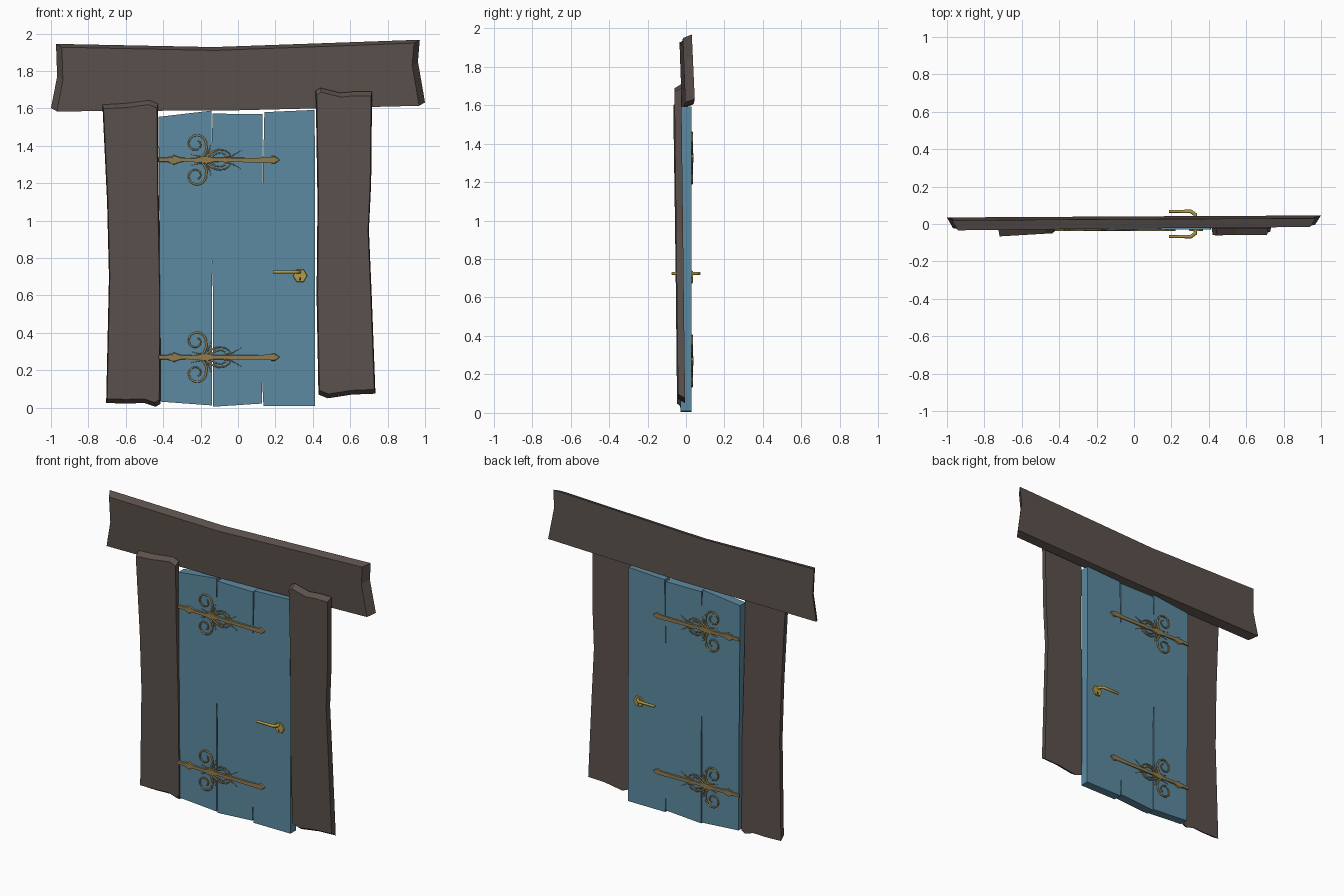
import bpy, bmesh, math

if "Cube" in bpy.data.objects:
    bpy.data.objects.remove(bpy.data.objects["Cube"])


def material(name, rgb):
    m = bpy.data.materials.new(name)
    m.diffuse_color = (*rgb, 1)
    m.use_nodes = True
    m.node_tree.nodes["Principled BSDF"].inputs["Base Color"].default_value = m.diffuse_color
    return m


WOOD = material("dark_wood", (0.105, 0.082, 0.073))
BLUE = material("blue_paint", (0.107, 0.254, 0.356))
BRONZE = material("bronze", (0.28, 0.20, 0.08))
GOLD = material("gold", (0.45, 0.33, 0.065))
DARK = material("dark", (0.02, 0.02, 0.02))


def slab(name, pts, near, far, mat, scale=(1, 1), shift=0.0):
    """Board from an (x, z) outline; its near face is scaled to chamfer the rim.
    near and far give y at (x, z)."""
    cx = (min(p[0] for p in pts) + max(p[0] for p in pts)) / 2
    cz = (min(p[1] for p in pts) + max(p[1] for p in pts)) / 2
    bm = bmesh.new()
    back = [bm.verts.new((x, far(x, z), z)) for x, z in pts]
    front = []
    for x, z in pts:
        x, z = cx + (x - cx) * scale[0], cz + (z - cz) * scale[1] + shift
        front.append(bm.verts.new((x, near(x, z), z)))
    bm.faces.new(front)
    bm.faces.new(back[::-1])
    n = len(pts)
    for i in range(n):
        j = (i + 1) % n
        bm.faces.new((front[i], back[i], back[j], front[j]))
    bmesh.ops.triangulate(bm, faces=[f for f in bm.faces if len(f.verts) > 4])
    bmesh.ops.recalc_face_normals(bm, faces=bm.faces)
    me = bpy.data.meshes.new(name)
    bm.to_mesh(me)
    bm.free()
    me.materials.append(mat)
    ob = bpy.data.objects.new(name, me)
    bpy.context.collection.objects.link(ob)
    return ob


def tubes(name, paths, depth, mat, res=1):
    """Tubes along paths of (x, y, z, radius), converted to a mesh."""
    cu = bpy.data.curves.new(name, 'CURVE')
    cu.dimensions = '3D'
    cu.bevel_depth = depth
    cu.bevel_resolution = res
    cu.use_fill_caps = True
    cu.materials.append(mat)
    for path in paths:
        s = cu.splines.new('POLY')
        s.points.add(len(path) - 1)
        for p, (x, y, z, r) in zip(s.points, path):
            p.co = (x, y, z, 1)
            p.radius = r
    ob = bpy.data.objects.new(name, cu)
    bpy.context.collection.objects.link(ob)
    bpy.ops.object.select_all(action='DESELECT')
    ob.select_set(True)
    bpy.context.view_layer.objects.active = ob
    bpy.ops.object.convert(target='MESH')
    return ob


# Lintel beam, leaning forward at the top
slab("lintel",
     [(-1.0, 1.602), (-0.967, 1.77), (-0.973, 1.945), (-0.13, 1.928), (0.972, 1.967),
      (0.962, 1.85), (1.0, 1.632), (0.0, 1.608)],
     lambda x, z: -0.013 + 0.01 * x - 0.035 * (z - 1.6),
     lambda x, z: 0.041 + 0.006 * x - 0.045 * (z - 1.6),
     WOOD, (0.968, 1.0), -0.018)

# Door posts
slab("left_post",
     [(-0.705, 0.025), (-0.69, 0.7), (-0.70, 1.1), (-0.725, 1.62), (-0.60, 1.627), (-0.475, 1.643),
      (-0.428, 1.625), (-0.425, 1.2), (-0.413, 0.6), (-0.415, 0.02), (-0.44, 0.005),
      (-0.50, 0.025), (-0.60, 0.022)],
     lambda x, z: -0.037 - 0.012 * z + 0.06 * (x + 0.55),
     lambda x, z: -0.004 - 0.012 * z + 0.02 * (x + 0.55), WOOD, (0.96, 0.972))
slab("right_post",
     [(0.43, 0.07), (0.42, 0.6), (0.425, 1.1), (0.415, 1.695), (0.44, 1.71), (0.55, 1.683),
      (0.62, 1.69), (0.717, 1.69), (0.712, 1.2), (0.70, 0.95), (0.715, 0.6), (0.735, 0.075),
      (0.61, 0.07), (0.48, 0.05)],
     lambda x, z: -0.04 - 0.012 * z, lambda x, z: -0.004 - 0.012 * z, WOOD, (0.96, 0.972))

# Door planks with warped seams
planks = [
    [(-0.413, 0.032), (-0.41, 0.8), (-0.425, 1.555), (-0.142, 1.588), (-0.160, 1.08),
     (-0.140, 0.6), (-0.139, 0.012)],
    [(-0.134, 0.005), (-0.133, 0.6), (-0.152, 1.08), (-0.135, 1.572), (0.132, 1.570),
     (0.122, 1.1), (0.098, 0.6), (0.128, 0.022)],
    [(0.136, 0.01), (0.106, 0.6), (0.130, 1.1), (0.141, 1.58), (0.41, 1.592),
     (0.412, 0.8), (0.413, 0.01)],
]
for i, pts in enumerate(planks):
    slab(f"door_plank_{i + 1}", pts, lambda x, z: -0.029, lambda x, z: 0.029, BLUE)

# Strap hinges: (x, half height) profile of the bar with its collars and tip
strap = [(-0.425, 0.012), (-0.372, 0.012), (-0.366, 0.02), (-0.353, 0.013), (-0.345, 0.028),
         (-0.325, 0.019), (-0.305, 0.012), (-0.23, 0.010), (-0.20, 0.018), (-0.17, 0.024),
         (-0.13, 0.012), (0.17, 0.011), (0.18, 0.02), (0.198, 0.02), (0.222, 0.002)]


def scrollwork(z0, y):
    paths = []
    for m in (1, -1):
        def path(pts, r0, r1):
            n = len(pts) - 1
            paths.append([(x, y, z0 + m * z, r0 + (r1 - r0) * i / n) for i, (x, z) in enumerate(pts)])
        # big curl rolling inward
        curl = [(-0.195, 0.012), (-0.178, 0.032), (-0.168, 0.058)]
        for i in range(25):
            a = math.radians(-10 + i * 18)
            r = 0.055 - 0.036 * i / 24
            curl.append((-0.224 + r * math.cos(a), 0.085 + r * math.sin(a)))
        path(curl, 1.2, 0.7)
        # smaller leaf arc towards the tip
        path([(-0.20, 0.005), (-0.165, 0.02), (-0.138, 0.042), (-0.105, 0.054), (-0.07, 0.05),
              (-0.045, 0.034), (-0.04, 0.018)], 1.2, 0.5)
        path([(-0.15, 0.012), (-0.12, 0.032), (-0.09, 0.037), (-0.066, 0.026)], 1, 0.4)
        # thorns
        path([(-0.075, 0.012), (-0.03, 0.022), (0.018, 0.05)], 0.9, 0.2)
        path([(-0.16, 0.012), (-0.21, 0.02), (-0.255, 0.03)], 0.9, 0.2)
        path([(-0.165, 0.03), (-0.15, 0.06), (-0.145, 0.085)], 0.8, 0.2)
    return paths


for side, label in ((-1, "front"), (1, "back")):
    for z0, level in ((0.27, "lower"), (1.325, "upper")):
        outline = [(x, z0 + h) for x, h in strap] + [(x, z0 - h) for x, h in reversed(strap)]
        slab(f"{level}_hinge_strap_{label}", outline, lambda x, z: side * 0.038,
             lambda x, z: side * 0.028, BRONZE, (0.995, 0.8))
        tubes(f"{level}_hinge_scrolls_{label}", scrollwork(z0, side * 0.031), 0.0055, BRONZE)

    # Handle plate with keyhole, and bent lever
    plate = [(0.332 + 0.039 * math.cos(math.radians(a)), 0.706 + 0.039 * math.sin(math.radians(a)))
             for a in range(0, 360, 60)]
    slab(f"handle_plate_{label}", plate, lambda x, z: side * 0.037,
         lambda x, z: side * 0.028, GOLD, (0.92, 0.92))
    slab(f"keyhole_{label}", [(0.326, 0.680), (0.329, 0.698), (0.335, 0.698), (0.338, 0.680)],
         lambda x, z: side * 0.0375, lambda x, z: side * 0.03, DARK)
    lever = [(0.328, side * y, 0.725, 1) for y in (0.028, 0.05)]
    lever += [(0.305, side * 0.067, 0.725, 1), (0.187, side * 0.067, 0.725, 0.85)]
    tubes(f"handle_lever_{label}", [lever], 0.010, GOLD)
